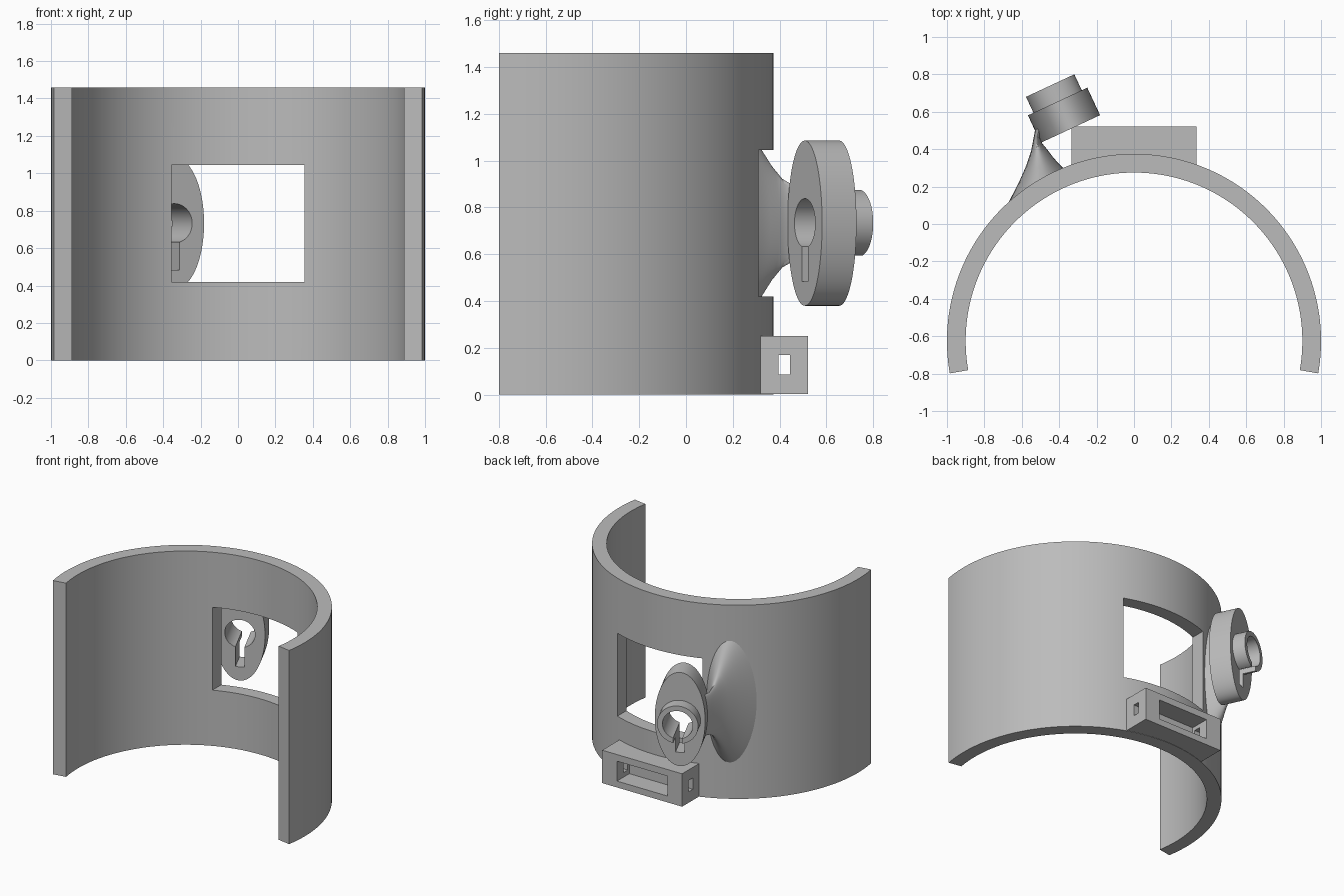
import bpy, bmesh, math
from mathutils import Vector, Matrix

cube = bpy.data.objects.get("Cube")
if cube:
    bpy.data.objects.remove(cube, do_unlink=True)

grey = bpy.data.materials.new("matte_grey")
grey.use_nodes = True
COLOUR = (0.5, 0.5, 0.5, 1)
grey.diffuse_color = COLOUR
grey.node_tree.nodes["Principled BSDF"].inputs["Base Color"].default_value = COLOUR


def make(name, bm):
    bmesh.ops.recalc_face_normals(bm, faces=bm.faces)
    mesh = bpy.data.meshes.new(name)
    bm.to_mesh(mesh)
    bm.free()
    obj = bpy.data.objects.new(name, mesh)
    bpy.context.collection.objects.link(obj)
    mesh.materials.append(grey)
    return obj


def loft(name, rings):
    """Skin closed rings of equal length and cap both ends."""
    bm = bmesh.new()
    loops = [[bm.verts.new(p) for p in ring] for ring in rings]
    n = len(loops[0])
    for a, b in zip(loops, loops[1:]):
        for i in range(n):
            j = (i + 1) % n
            bm.faces.new((a[i], a[j], b[j], b[i]))
    bm.faces.new(loops[0])
    bm.faces.new(loops[-1])
    return make(name, bm)


def box(name, lo, hi, matrix=Matrix()):
    lo, hi = Vector(lo), Vector(hi)
    bm = bmesh.new()
    bmesh.ops.create_cube(bm, size=1)
    for v in bm.verts:
        v.co = matrix @ ((lo + hi) / 2 + v.co * (hi - lo))
    return make(name, bm)


def rod(name, rx, rz, y0, y1, matrix):
    """Elliptical rod along local y."""
    n = 96
    angles = [math.tau * i / n for i in range(n)]
    return loft(name, [[matrix @ Vector((rx * math.cos(a), y, rz * math.sin(a)))
                        for a in angles] for y in (y0, y1)])


def boolean(obj, other, operation="DIFFERENCE"):
    other.hide_render = True
    mod = obj.modifiers.new("bool", "BOOLEAN")
    mod.operation, mod.object, mod.solver = operation, other, "EXACT"
    bpy.context.view_layer.objects.active = obj
    bpy.ops.object.modifier_apply(modifier=mod.name)
    bpy.data.objects.remove(other, do_unlink=True)


def smooth(obj):
    bpy.ops.object.select_all(action="DESELECT")
    obj.select_set(True)
    bpy.context.view_layer.objects.active = obj
    bpy.ops.object.shade_smooth_by_angle(angle=math.radians(30))


# Curved cuff wall, open at the front, with a window at the back
CENTRE_Y, HEIGHT, STEPS = -0.625, 1.46, 120
arc = [math.radians(-10 + 200 * i / STEPS) for i in range(STEPS + 1)]
profile = [(r * math.cos(a), CENTRE_Y + r * math.sin(a))
           for r, sweep in ((1.0, arc), (0.9, arc[::-1])) for a in sweep]
cuff = loft("cuff_wall", [[(x, y, z) for x, y in profile] for z in (0, HEIGHT)])
boolean(cuff, box("window_cutter", (-0.355, 0, 0.42), (0.355, 0.6, 1.045)))

# Strap block with a pocket at the back and a slot through its sides
block = box("strap_block", (-0.333, 0.30, 0.002), (0.333, 0.522, 0.25))
boolean(block, box("pocket_cutter", (-0.21, 0.375, 0.05), (0.21, 0.6, 0.2)))
boolean(block, box("slot_cutter", (-0.5, 0.395, 0.085), (0.5, 0.445, 0.17)))

# Oval holder plate with a round boss and a keyhole through both
place = Matrix.Translation((-0.34, 0.508, 0.7325)) @ Matrix.Rotation(math.radians(25), 4, "Z")
holder = rod("holder_plate", 0.175, 0.353, 0, 0.162, place)
boolean(holder, rod("boss", 0.1425, 0.1425, 0.08, 0.256, place), "UNION")
boolean(holder, rod("hole_cutter", 0.105, 0.105, -0.1, 0.4, place))
boolean(holder, box("key_cutter", (-0.031, -0.1, -0.25), (0.031, 0.4, 0), place))

# Flared neck from the wall to the plate: outer point, inner point, half height
stations = [
    ((-0.685, 0.09), (-0.37, 0.29), 0.51),
    ((-0.645, 0.165), (-0.405, 0.325), 0.43),
    ((-0.61, 0.235), (-0.435, 0.36), 0.34),
    ((-0.575, 0.315), (-0.465, 0.40), 0.25),
    ((-0.55, 0.39), (-0.49, 0.43), 0.19),
    ((-0.537, 0.46), (-0.502, 0.465), 0.16),
    ((-0.52, 0.55), (-0.49, 0.50), 0.15),
]
rings = []
for outer, inner, half in stations:
    p, q = Vector((*outer, 0.7325)), Vector((*inner, 0.7325))
    mid, side = (p + q) / 2, (q - p) / 2
    rings.append([mid + side * math.cos(a) + Vector((0, 0, half * math.sin(a)))
                  for a in (math.tau * i / 64 for i in range(64))])
neck = loft("flared_neck", rings)

for part in (cuff, block, holder, neck):
    smooth(part)
